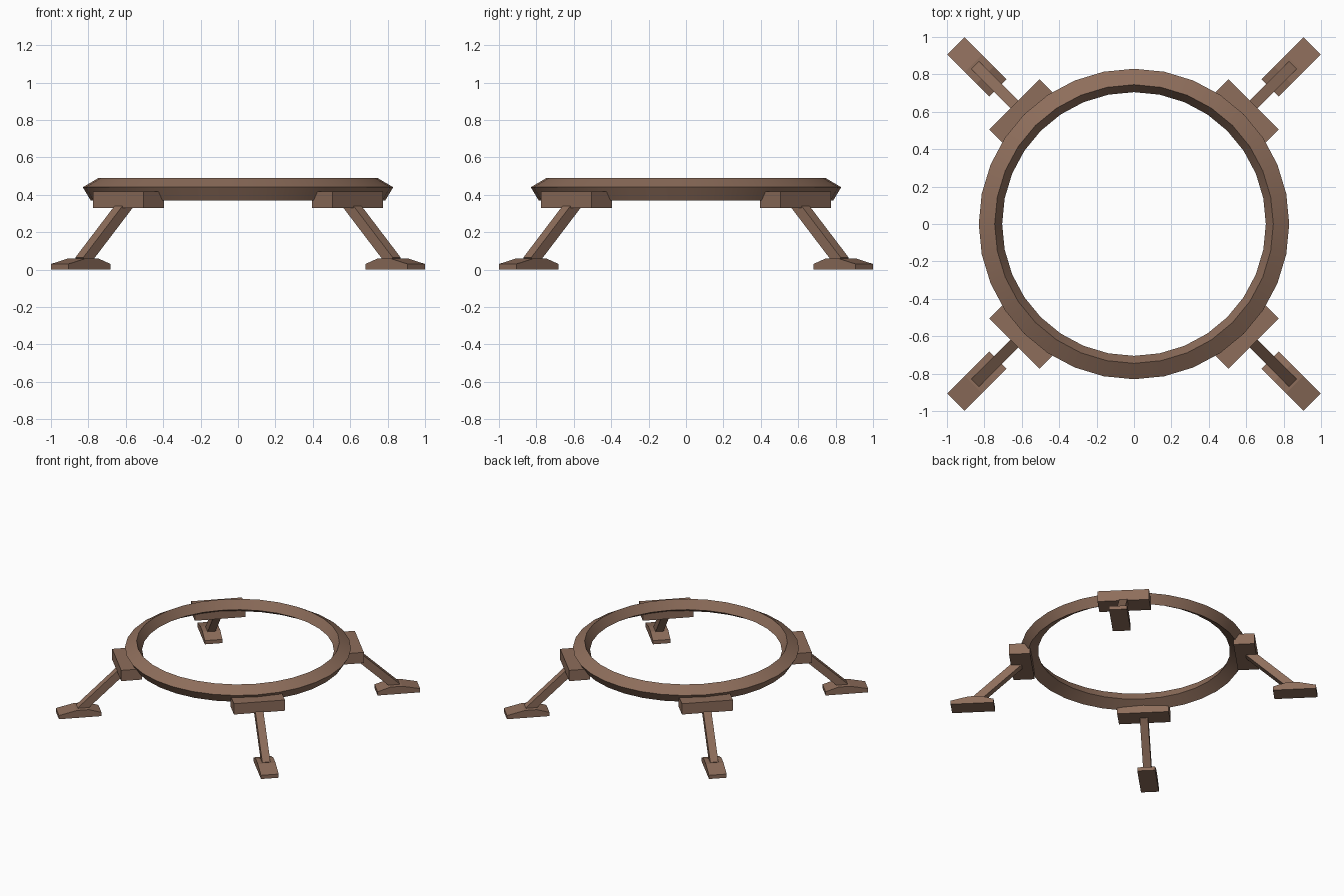
import bpy, bmesh, math
from mathutils import Matrix

if "Cube" in bpy.data.objects:
    bpy.data.objects.remove(bpy.data.objects["Cube"])

brown = bpy.data.materials.new("warm brown")
brown.diffuse_color = (0.27, 0.155, 0.105, 1)
brown.use_nodes = True
brown.node_tree.nodes["Principled BSDF"].inputs["Base Color"].default_value = brown.diffuse_color


def finish(bm, name, rot=0.0):
    bmesh.ops.recalc_face_normals(bm, faces=bm.faces)
    me = bpy.data.meshes.new(name)
    bm.to_mesh(me)
    bm.free()
    me.materials.append(brown)
    ob = bpy.data.objects.new(name, me)
    ob.rotation_euler.z = rot
    bpy.context.collection.objects.link(ob)
    return ob


def slab(name, profile, width, rot):
    """Extrude a (radius, height) profile sideways, then turn it about z."""
    bm = bmesh.new()
    face = bm.faces.new([bm.verts.new((r, -width / 2, z)) for r, z in profile])
    ext = bmesh.ops.extrude_face_region(bm, geom=[face])["geom"]
    bmesh.ops.translate(bm, vec=(0, width, 0),
                        verts=[v for v in ext if isinstance(v, bmesh.types.BMVert)])
    return finish(bm, name, rot)


# Ring: tilted rectangular section turned around z
SEG = 32
section = [(0.745, 0.49), (0.83, 0.44), (0.788, 0.37), (0.705, 0.42)]
bm = bmesh.new()
loops = []
for i in range(SEG):
    turn = Matrix.Rotation(2 * math.pi * i / SEG, 3, 'Z')
    loops.append([bm.verts.new(turn @ bm.verts.new((r, 0, z)).co) for r, z in section])
for i in range(SEG):
    a, b = loops[i], loops[(i + 1) % SEG]
    for j in range(4):
        k = (j + 1) % 4
        bm.faces.new((a[j], a[k], b[k], b[j]))
bmesh.ops.delete(bm, geom=[v for v in bm.verts if not v.link_faces], context='VERTS')
ring = finish(bm, "ring")
bpy.context.view_layer.objects.active = ring
ring.select_set(True)
bpy.ops.object.shade_smooth_by_angle(angle=math.radians(30))

# Strut side profile: thick line from the mounting block down into the foot
(r0, z0), (r1, z1) = (0.835, 0.363), (1.18, 0.042)
length = math.hypot(r1 - r0, z1 - z0)
nr, nz = -(z1 - z0) / length * 0.03, (r1 - r0) / length * 0.03
strut = [(r0 - nr, z0 - nz), (r1 - nr, z1 - nz), (r1 + nr, z1 + nz), (r0 + nr, z0 + nz)]

block = [(0.75, 0.33), (0.905, 0.33), (0.905, 0.417), (0.75, 0.417)]
foot = [(1.03, 0), (1.347, 0), (1.347, 0.03), (1.215, 0.06), (1.125, 0.06), (1.03, 0.03)]

# Four legs on the diagonals
for i, side in enumerate(("back_right", "back_left", "front_left", "front_right")):
    rot = math.radians(45 + 90 * i)
    slab(side + "_block", block, 0.38, rot)
    slab(side + "_strut", strut, 0.06, rot)
    slab(side + "_foot", foot, 0.132, rot)
